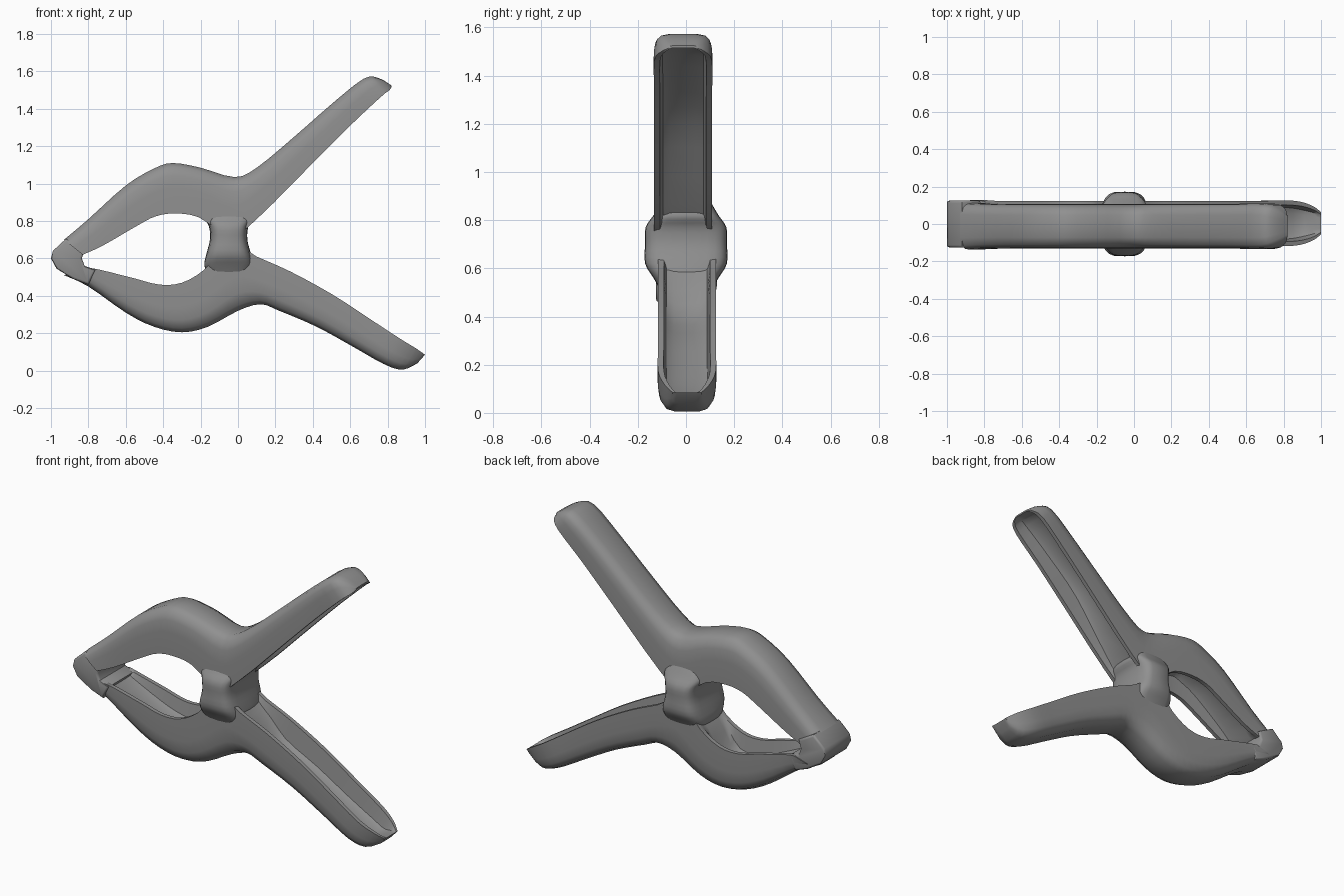
import bpy
import bmesh
import math

cube = bpy.data.objects.get("Cube")
if cube:
    bpy.data.objects.remove(cube, do_unlink=True)

grey = bpy.data.materials.new("plain_grey")
grey.use_nodes = True
colour = (0.28, 0.28, 0.28, 1)
grey.diffuse_color = colour
grey.node_tree.nodes["Principled BSDF"].inputs["Base Color"].default_value = colour


def finish(name, bm, angle=45):
    bmesh.ops.recalc_face_normals(bm, faces=bm.faces)
    mesh = bpy.data.meshes.new(name)
    bm.to_mesh(mesh)
    bm.free()
    obj = bpy.data.objects.new(name, mesh)
    bpy.context.collection.objects.link(obj)
    mesh.materials.append(grey)
    bpy.ops.object.select_all(action="DESELECT")
    obj.select_set(True)
    bpy.context.view_layer.objects.active = obj
    bpy.ops.object.shade_smooth_by_angle(angle=math.radians(angle))
    return obj


def loft(name, rings):
    """Skin a list of closed rings and cap both ends."""
    bm = bmesh.new()
    loops = [[bm.verts.new(p) for p in ring] for ring in rings]
    count = len(loops[0])
    for a, b in zip(loops, loops[1:]):
        for i in range(count):
            j = (i + 1) % count
            bm.faces.new((a[i], a[j], b[j], b[i]))
    caps = [bm.faces.new(loops[0]), bm.faces.new(loops[-1])]
    bmesh.ops.triangulate(bm, faces=caps)
    return finish(name, bm)


def smooth_path(rows, steps=3):
    """Catmull-Rom interpolation through rows of numbers."""
    result = []
    for k in range(len(rows) - 1):
        a, b = rows[max(k - 1, 0)], rows[k]
        c, d = rows[k + 1], rows[min(k + 2, len(rows) - 1)]
        for s in range(steps):
            t = s / steps
            result.append([
                q + t / 2 * (r - p + t * (2 * p - 5 * q + 4 * r - u
                                          + t * (3 * (q - r) + u - p)))
                for p, q, r, u in zip(a, b, c, d)])
    return result + [rows[-1]]


def channel_ring(station, shift):
    """Rounded U section: outer back, two walls and a recessed floor."""
    ox, oz, ix, iz, half, floor = station
    floor = min(floor, 0.98)
    side = [(1, 1), (1, 0.5), (0.96, 0.25), (0.82, 0.08), (0.5, 0)]
    inside = [(0.45, floor), (0.7, floor + (1 - floor) * 0.15), (0.8, 1)]
    section = [(-u, v) for u, v in side] + side[::-1]
    section += inside[::-1] + [(-u, v) for u, v in inside]
    return [(ox + (ix - ox) * v, u * half + shift, oz + (iz - oz) * v)
            for u, v in section]


# Stations: outer x, outer z, inner x, inner z, half width, floor depth
upper = [
    (-.93, .70, -.83, .62, .125, 1),
    (-.8, .81, -.72, .67, .12, .7),
    (-.6, .99, -.53, .78, .12, .6),
    (-.45, 1.08, -.44, .825, .12, .6),
    (-.35, 1.11, -.34, .84, .12, .6),
    (-.2, 1.085, -.21, .82, .12, 1),
    (-.02, 1.035, -.04, .72, .12, 1),
    (.1, 1.085, .1, .81, .12, .8),
    (.3, 1.25, .4, 1.11, .12, .35),
    (.5, 1.425, .6, 1.31, .12, .35),
    (.67, 1.56, .76, 1.46, .12, .4),
    (.75, 1.565, .81, 1.5, .09, .5),
    (.82, 1.525, .82, 1.515, .055, 1),
]
lower = [
    (-.93, .51, -.8, .55, .125, 1),
    (-.8, .45, -.74, .54, .12, .7),
    (-.6, .31, -.56, .495, .12, .6),
    (-.45, .235, -.42, .46, .12, .6),
    (-.3, .205, -.3, .47, .12, .6),
    (-.16, .235, -.18, .54, .12, 1),
    (0, .32, -.04, .68, .12, 1),
    (.12, .355, .1, .61, .12, .8),
    (.22, .32, .28, .53, .12, .4),
    (.42, .235, .5, .41, .12, .35),
    (.62, .125, .7, .28, .12, .35),
    (.78, .035, .86, .175, .12, .4),
    (.88, .005, .95, .12, .095, .5),
    (.96, .04, 1, .085, .06, 1),
]
for name, rows, shift in (("upper_arm", upper, -.012), ("lower_arm", lower, .004)):
    loft(name, [channel_ring(r, shift) for r in smooth_path(rows)])

# Barrel-shaped spring housing: z, half length, half width
barrel = [(.5, .1, .1), (.56, .13, .135), (.62, .12, .17), (.7, .1, .17),
          (.77, .105, .168), (.82, .13, .135), (.88, .1, .1)]


def power(value):
    return math.copysign(abs(value) ** 0.5, value)


loft("spring_housing", [
    [(-.05 + hx * power(math.cos(i * math.tau / 24)),
      hy * power(math.sin(i * math.tau / 24)), z) for i in range(24)]
    for z, hx, hy in smooth_path(barrel)])

# Jaw pads meeting at the nose
outline = [(-1, .6), (-.99, .64), (-.92, .705), (-.82, .65), (-.835, .6),
           (-.82, .56), (-.76, .54), (-.8, .46), (-.88, .49), (-.97, .545)]
bm = bmesh.new()
face = bm.faces.new([bm.verts.new((x, -.125, z)) for x, z in outline])
extruded = bmesh.ops.extrude_face_region(bm, geom=[face])
for v in extruded["geom"]:
    if isinstance(v, bmesh.types.BMVert):
        v.co.y += .25
rims = [e for e in bm.edges if abs(e.verts[0].co.y - e.verts[1].co.y) < .01]
bmesh.ops.bevel(bm, geom=rims, offset=.012, segments=2, affect="EDGES", profile=.5)
finish("jaw_pads", bm)
